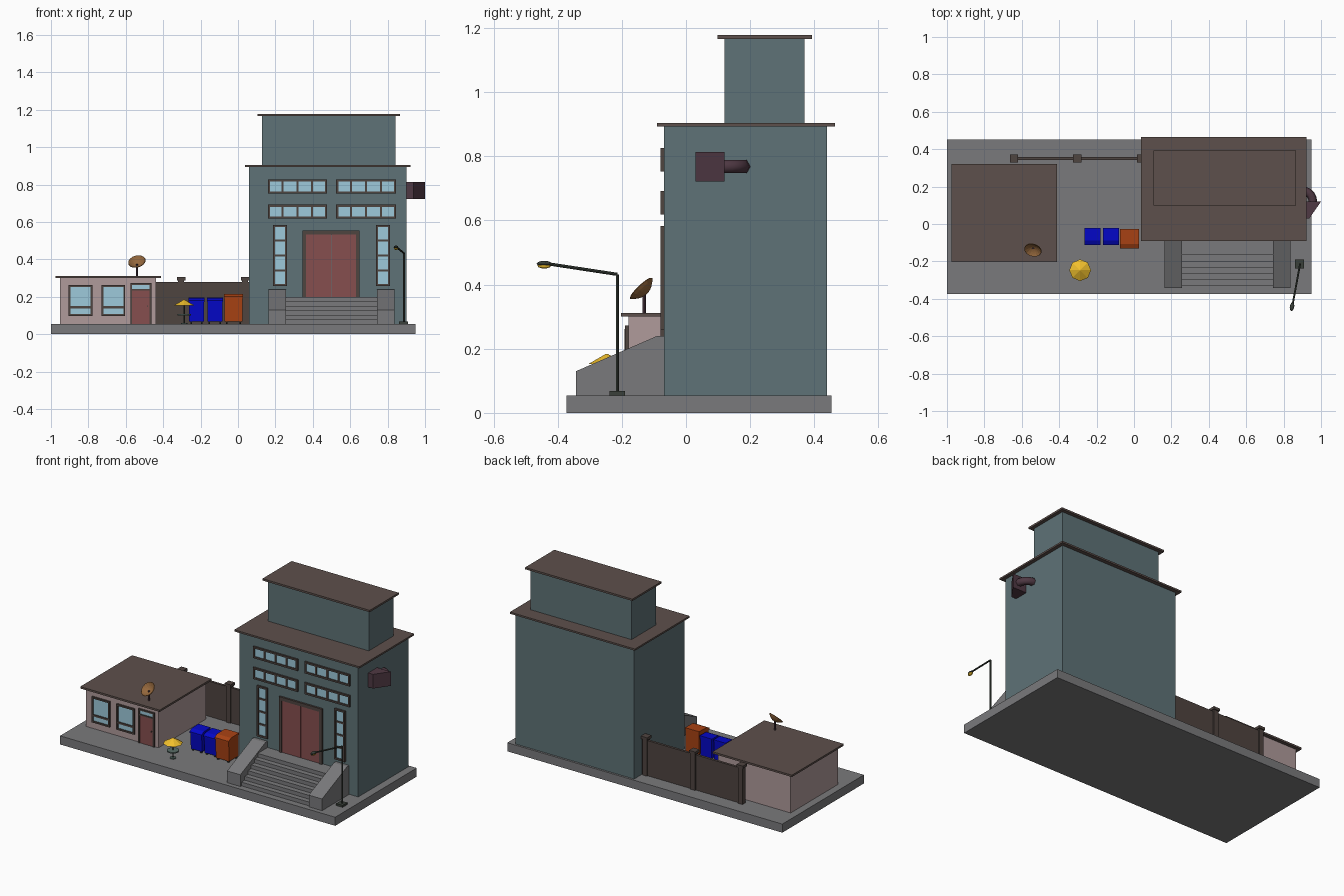
import bpy, bmesh, math
from mathutils import Vector, Matrix

if "Cube" in bpy.data.objects:
    bpy.data.objects.remove(bpy.data.objects["Cube"])


def mat(name, hexcol):
    m = bpy.data.materials.new(name)
    lin = [(int(hexcol[i:i + 2], 16) / 255) ** 2.2 for i in (0, 2, 4)]
    m.diffuse_color = (*lin, 1)
    m.use_nodes = True
    m.node_tree.nodes["Principled BSDF"].inputs["Base Color"].default_value = m.diffuse_color
    return m


WALL = mat("teal_wall", "5F7276")
ROOF = mat("brown_roof", "5E514D")
PINK = mat("pink_wall", "AE9999")
STONE = mat("grey_stone", "79797B")
FRAME = mat("dark_frame", "504642")
GLASS = mat("glass", "9CC9DA")
RED = mat("red_door", "855050")
BLUE = mat("blue_plastic", "0C10C8")
ORANGE = mat("orange_plastic", "A8441A")
YELLOW = mat("yellow", "F0BE30")
DARK = mat("dark_metal", "3C423C")
PLUM = mat("plum_metal", "503B45")
COPPER = mat("copper", "94683F")
TABLE = mat("green_grey", "5A6E68")


def finish(name, bm, m):
    bmesh.ops.recalc_face_normals(bm, faces=bm.faces[:])
    me = bpy.data.meshes.new(name)
    bm.to_mesh(me)
    bm.free()
    me.materials.append(m)
    ob = bpy.data.objects.new(name, me)
    bpy.context.collection.objects.link(ob)
    return ob


def boxes(name, m, *dims):
    """Each box is x0, x1, y0, y1, z0, z1."""
    bm = bmesh.new()
    for x0, x1, y0, y1, z0, z1 in dims:
        M = Matrix.Translation(((x0 + x1) / 2, (y0 + y1) / 2, (z0 + z1) / 2))
        bmesh.ops.create_cube(bm, size=1, matrix=M @ Matrix.Diagonal((x1 - x0, y1 - y0, z1 - z0, 1)))
    return finish(name, bm, m)


def extrude(name, m, pts, vec):
    bm = bmesh.new()
    f = bm.faces.new([bm.verts.new(p) for p in pts])
    r = bmesh.ops.extrude_face_region(bm, geom=[f])
    bmesh.ops.translate(bm, vec=vec, verts=[v for v in r["geom"] if isinstance(v, bmesh.types.BMVert)])
    return finish(name, bm, m)


def rod(name, m, a, b, r1, r2=None, n=8):
    a, b = Vector(a), Vector(b)
    bm = bmesh.new()
    M = Matrix.Translation((a + b) / 2) @ (b - a).to_track_quat('Z', 'Y').to_matrix().to_4x4()
    bmesh.ops.create_cone(bm, cap_ends=True, segments=n, radius1=r1, radius2=r1 if r2 is None else r2,
                          depth=(b - a).length, matrix=M)
    return finish(name, bm, m)


def window(name, x0, x1, z0, z1, y, xs=1, zs=1, bar=0.011):
    """Raised frame grid with glass set back inside it."""
    d = [(x0, x1, y - 0.011, y, z0, z0 + bar), (x0, x1, y - 0.011, y, z1 - bar, z1),
         (x0, x0 + bar, y - 0.011, y, z0, z1), (x1 - bar, x1, y - 0.011, y, z0, z1)]
    for i in range(1, xs):
        x = x0 + (x1 - x0) * i / xs
        d.append((x - bar / 2, x + bar / 2, y - 0.009, y, z0 + bar, z1 - bar))
    for i in range(1, zs):
        z = z0 + (z1 - z0) * i / zs
        d.append((x0 + bar, x1 - bar, y - 0.009, y, z - bar / 2, z + bar / 2))
    boxes(name + "_frame", FRAME, *d)
    boxes(name + "_glass", GLASS, (x0 + bar, x1 - bar, y - 0.004, y, z0 + bar, z1 - bar))


G = 0.055
boxes("base_slab", STONE, (-1, 0.95, -0.373, 0.453, 0, G))

# main tower
boxes("tower_lower", WALL, (0.06, 0.90, -0.068, 0.44, G, 0.895))
boxes("tower_roof", ROOF, (0.037, 0.923, -0.09, 0.465, 0.893, 0.904))
boxes("tower_upper", WALL, (0.127, 0.843, 0.12, 0.37, 0.904, 1.168))
boxes("tower_upper_roof", ROOF, (0.105, 0.865, 0.098, 0.393, 1.166, 1.178))

# tower windows and door
Y = -0.068
for i, (x0, x1) in enumerate([(0.16, 0.475), (0.525, 0.845)]):
    for j, (z0, z1) in enumerate([(0.618, 0.692), (0.752, 0.826)]):
        window(f"strip_window_{i}{j}", x0, x1, z0, z1, Y, xs=4)
for i, x0 in enumerate((0.187, 0.737)):
    window(f"tall_window_{i}", x0, x0 + 0.075, 0.258, 0.583, Y, zs=4)
boxes("main_door_frame", FRAME, (0.345, 0.363, Y - 0.012, Y, 0.2, 0.555),
      (0.632, 0.65, Y - 0.012, Y, 0.2, 0.555), (0.345, 0.65, Y - 0.012, Y, 0.533, 0.555))
boxes("main_door_leaves", RED, (0.363, 0.496, Y - 0.006, Y, 0.2, 0.533), (0.499, 0.632, Y - 0.006, Y, 0.2, 0.533))

# entrance stairs with sloped side walls
prof, n, h = [(0.25, Y, G)], 6, 0.145 / 6
for i in range(n):
    y = -0.332 + i * 0.033
    prof += [(0.25, y, G + i * h), (0.25, y, G + (i + 1) * h)]
prof.append((0.25, Y, 0.2))
extrude("stairs", STONE, prof, (0.5, 0, 0))
for i, x in enumerate((0.163, 0.742)):
    extrude(f"stair_side_{i}", STONE, [(x, Y, G), (x, -0.343, G), (x, -0.343, 0.13), (x, -0.09, 0.24), (x, Y, 0.24)],
            (0.094, 0, 0))

# small annex
boxes("annex_walls", PINK, (-0.952, -0.438, -0.18, 0.3, G, 0.302))
boxes("annex_roof", ROOF, (-0.976, -0.413, -0.203, 0.322, 0.3, 0.312))
for i, x in enumerate((-0.905, -0.73)):
    window(f"annex_window_{i}", x, x + 0.127, 0.098, 0.262, -0.18, bar=0.01)
    boxes(f"annex_window_rail_{i}", FRAME, (x + 0.008, x + 0.119, -0.19, -0.18, 0.138, 0.15))
boxes("annex_door_frame", FRAME, (-0.576, -0.566, -0.19, -0.18, G, 0.273), (-0.472, -0.462, -0.19, -0.18, G, 0.273),
      (-0.576, -0.462, -0.19, -0.18, 0.264, 0.273), (-0.566, -0.472, -0.19, -0.18, 0.233, 0.241))
boxes("annex_door", RED, (-0.566, -0.472, -0.186, -0.18, G, 0.233))
boxes("annex_door_transom", GLASS, (-0.566, -0.472, -0.184, -0.18, 0.241, 0.264))
rod("annex_door_handle", FRAME, (-0.484, -0.192, 0.15), (-0.484, -0.186, 0.15), 0.004)

# satellite dish on the annex
rod("dish_pole", PLUM, (-0.54, -0.13, 0.31), (-0.54, -0.13, 0.375), 0.005)
bm = bmesh.new()
rings = []
for k in range(6):
    r, z = 0.048 * (k + 0.25) / 5.25, 0.024 * ((k + 0.25) / 5.25) ** 2
    rings.append([bm.verts.new((r * math.cos(a), r * math.sin(a), z))
                  for a in [j * math.tau / 14 for j in range(14)]])
bm.faces.new(rings[0])
for a, b in zip(rings, rings[1:]):
    for j in range(14):
        bm.faces.new((a[j], a[j - 1], b[j - 1], b[j]))
dish = finish("dish_bowl", bm, COPPER)
dish.matrix_world = Matrix.Translation((-0.536, -0.123, 0.371)) @ \
    Vector((-0.2, -0.68, 0.72)).to_track_quat('Z', 'Y').to_matrix().to_4x4()
sol = dish.modifiers.new("thickness", 'SOLIDIFY')
sol.thickness = 0.003

# rear fence
boxes("fence_panel", FRAME, (-0.64, 0.06, 0.342, 0.358, G, 0.28))
boxes("fence_posts", FRAME, *[d for x in (-0.641, -0.304, 0.037) for d in
      ((x - 0.016, x + 0.016, 0.334, 0.366, G, 0.29), (x - 0.022, x + 0.022, 0.328, 0.372, 0.288, 0.305))])

# waste bins: tapered body, sloped lid, wheels
for i, (x, w, y0, y1, z, m) in enumerate([(-0.222, 0.043, -0.113, -0.022, 0.195, BLUE),
                                          (-0.124, 0.043, -0.113, -0.022, 0.195, BLUE),
                                          (-0.024, 0.05, -0.132, -0.026, 0.216, ORANGE)]):
    extrude(f"bin_body_{i}", m, [(x - w + 0.003, y1 - 0.004, 0.068), (x - w + 0.003, y0 + 0.01, 0.068),
            (x - w + 0.003, y0 + 0.004, z - 0.02), (x - w + 0.003, y1 - 0.002, z - 0.008)], (2 * w - 0.006, 0, 0))
    extrude(f"bin_lid_{i}", m, [(x - w, y1, z - 0.012), (x - w, y0, z - 0.024), (x - w, y0, z - 0.015),
            (x - w, y0 + 0.025, z - 0.002), (x - w, y1, z)], (2 * w, 0, 0))
    for sx in (-1, 1):
        for k, wy in enumerate((y0 + 0.02, y1 - 0.015)):
            cx = x + sx * (w - 0.014)
            rod(f"bin_wheel_{i}_{sx}_{k}", DARK, (cx - 0.004, wy, 0.065), (cx + 0.004, wy, 0.065), 0.01)

# parasol table
tx, ty = -0.288, -0.247
rod("parasol_pole", DARK, (tx, ty, G), (tx, ty, 0.175), 0.004)
rod("parasol_foot", TABLE, (tx, ty, G), (tx, ty, 0.061), 0.018)
rod("parasol_table_top", TABLE, (tx, ty, 0.1), (tx, ty, 0.107), 0.036, n=12)
rod("parasol_canopy", YELLOW, (tx, ty, 0.152), (tx, ty, 0.184), 0.058, 0.003)

# street lamp
boxes("lamp_foot", DARK, (0.862, 0.908, -0.238, -0.19, G, 0.068))
rod("lamp_pole", DARK, (0.888, -0.214, 0.06), (0.888, -0.214, 0.432), 0.005)
rod("lamp_arm", DARK, (0.888, -0.214, 0.432), (0.849, -0.425, 0.464), 0.005)
for nm, m, z, s in (("lamp_head", DARK, 0.465, 1), ("lamp_glow", YELLOW, 0.459, 0.9)):
    bm = bmesh.new()
    bmesh.ops.create_uvsphere(bm, u_segments=10, v_segments=6, radius=1, matrix=Matrix.Translation((0.845, -0.442, z))
                              @ Matrix.Rotation(-0.18, 4, 'Z') @ Matrix.Diagonal((0.012 * s, 0.024 * s, 0.009, 1)))
    finish(nm, bm, m)

# wall vent: pipe elbow feeding a slanted hood
cu = bpy.data.curves.new("vent_elbow", 'CURVE')
cu.dimensions, cu.bevel_depth, cu.bevel_resolution, cu.use_fill_caps = '3D', 0.023, 1, True
path = [(0.89, 0.178)] + [(0.90 + 0.056 * math.sin(a), 0.122 + 0.056 * math.cos(a))
                          for a in [k * math.pi / 10 for k in range(6)]] + [(0.956, 0.11)]
sp = cu.splines.new('POLY')
sp.points.add(len(path) - 1)
for p, (x, y) in zip(sp.points, path):
    p.co = (x, y, 0.768, 1)
cu.materials.append(PLUM)
bpy.context.collection.objects.link(bpy.data.objects.new("vent_elbow", cu))
extrude("vent_hood", PLUM, [(0.902, 0.12, 0.722), (1.0, 0.12, 0.722), (0.937, 0.03, 0.722), (0.902, 0.03, 0.722)],
        (0, 0, 0.091))
